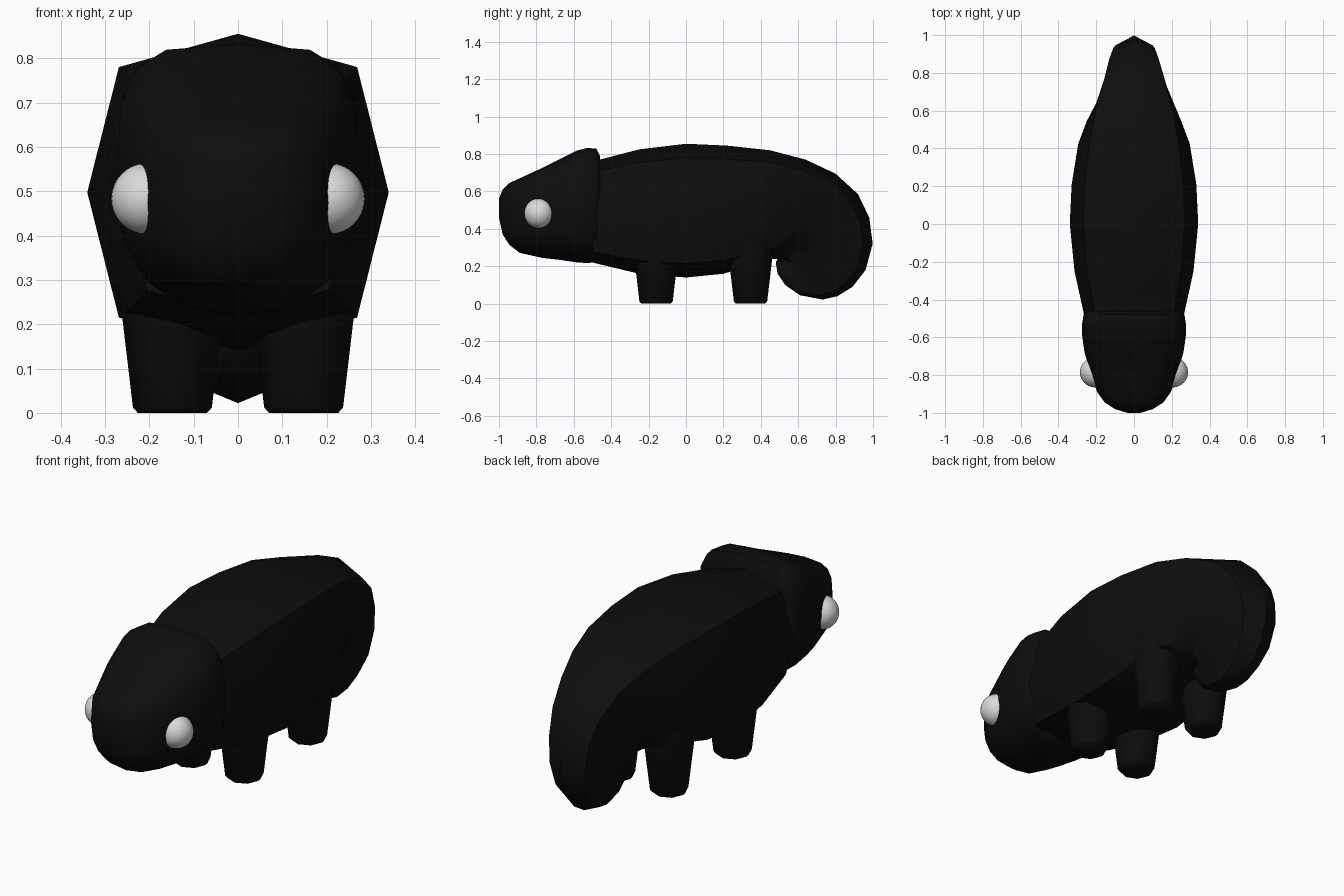
import bpy, bmesh, math
from mathutils import Vector

cube = bpy.data.objects.get("Cube")
if cube:
    bpy.data.objects.remove(cube, do_unlink=True)


def material(name, value):
    mat = bpy.data.materials.new(name)
    mat.use_nodes = True
    colour = (value, value, value, 1)
    mat.diffuse_color = colour
    mat.node_tree.nodes["Principled BSDF"].inputs["Base Color"].default_value = colour
    return mat


black = material("black skin", 0.004)
pale = material("pale eye", 0.7)


def finish(name, bm, mat, angle):
    bmesh.ops.recalc_face_normals(bm, faces=bm.faces)
    mesh = bpy.data.meshes.new(name)
    bm.to_mesh(mesh)
    bm.free()
    mesh.materials.append(mat)
    obj = bpy.data.objects.new(name, mesh)
    bpy.context.collection.objects.link(obj)
    bpy.ops.object.select_all(action="DESELECT")
    obj.select_set(True)
    bpy.context.view_layer.objects.active = obj
    bpy.ops.object.shade_smooth_by_angle(angle=math.radians(angle))
    return obj


def power(value, exponent):
    return math.copysign(abs(value) ** exponent, value)


def loft(name, rings, sides, top_exp, low_exp):
    """Each ring: outer y, z, inner y, z and half width."""
    bm = bmesh.new()
    loops = []
    for oy, oz, iy, iz, width in rings:
        outer, inner = Vector((0, oy, oz)), Vector((0, iy, iz))
        centre, up = (outer + inner) / 2, (outer - inner) / 2
        loop = []
        for i in range(sides):
            a = math.tau * i / sides
            c, s = round(math.cos(a), 6), round(math.sin(a), 6)
            e = top_exp if s >= 0 else low_exp
            loop.append(bm.verts.new(
                centre + Vector((width * power(c, e), 0, 0)) + up * power(s, e)))
        loops.append(loop)
    for a, b in zip(loops, loops[1:]):
        for i in range(sides):
            j = (i + 1) % sides
            bm.faces.new((a[i], a[j], b[j], b[i]))
    bm.faces.new(loops[0])
    bm.faces.new(loops[-1])
    return finish(name, bm, black, 50)


# Body arching over into the curled tail
loft("body_and_tail", [
    (-0.50, 0.76, -0.50, 0.22, 0.26),
    (-0.25, 0.825, -0.25, 0.16, 0.315),
    (0.00, 0.855, 0.00, 0.14, 0.34),
    (0.22, 0.845, 0.20, 0.16, 0.33),
    (0.45, 0.82, 0.40, 0.22, 0.295),
    (0.64, 0.77, 0.45, 0.24, 0.25),
    (0.80, 0.695, 0.48, 0.24, 0.20),
    (0.92, 0.585, 0.49, 0.24, 0.165),
    (0.98, 0.46, 0.50, 0.24, 0.14),
    (0.998, 0.32, 0.50, 0.24, 0.125),
    (0.96, 0.18, 0.51, 0.24, 0.11),
    (0.89, 0.09, 0.52, 0.24, 0.09),
    (0.81, 0.04, 0.52, 0.24, 0.08),
    (0.73, 0.022, 0.52, 0.24, 0.07),
    (0.61, 0.045, 0.52, 0.24, 0.06),
    (0.53, 0.10, 0.51, 0.24, 0.05),
    (0.49, 0.16, 0.50, 0.24, 0.04),
    (0.48, 0.22, 0.49, 0.24, 0.015),
], 8, 0.68, 0.68)

# Wedge head with a raised crest at the back
head = [(-1.0, 0.56, 0.46, 0.035), (-0.98, 0.61, 0.37, 0.10),
        (-0.945, 0.645, 0.315, 0.155), (-0.89, 0.67, 0.272, 0.195),
        (-0.77, 0.725, 0.245, 0.235), (-0.68, 0.77, 0.235, 0.262),
        (-0.58, 0.82, 0.22, 0.276), (-0.53, 0.832, 0.218, 0.275),
        (-0.48, 0.83, 0.22, 0.267), (-0.46, 0.79, 0.25, 0.245)]
loft("head", [(y, top, y, low, w) for y, top, low, w in head], 16, 0.55, 0.85)


# Four tapered legs with softly rounded feet
def leg(name, x, y):
    bm = bmesh.new()
    loops = []
    for z, r in ((0, 0.078), (0.012, 0.089), (0.36, 0.13)):
        loops.append([bm.verts.new((x + r * math.cos(math.tau * i / 8),
                                    y + r * math.sin(math.tau * i / 8), z))
                      for i in range(8)])
    for a, b in zip(loops, loops[1:]):
        for i in range(8):
            j = (i + 1) % 8
            bm.faces.new((a[i], a[j], b[j], b[i]))
    bm.faces.new(loops[0])
    bm.faces.new(loops[-1])
    finish(name, bm, black, 50)


# Bulging eyes and legs, mirrored left and right
for side, sign in (("left", 1), ("right", -1)):
    leg("front_leg_" + side, sign * 0.148, -0.16)
    leg("back_leg_" + side, sign * 0.148, 0.345)
    bm = bmesh.new()
    bmesh.ops.create_uvsphere(bm, u_segments=32, v_segments=16, radius=0.08)
    bmesh.ops.translate(bm, vec=(sign * 0.206, -0.785, 0.483), verts=bm.verts)
    finish("eye_" + side, bm, pale, 60)
